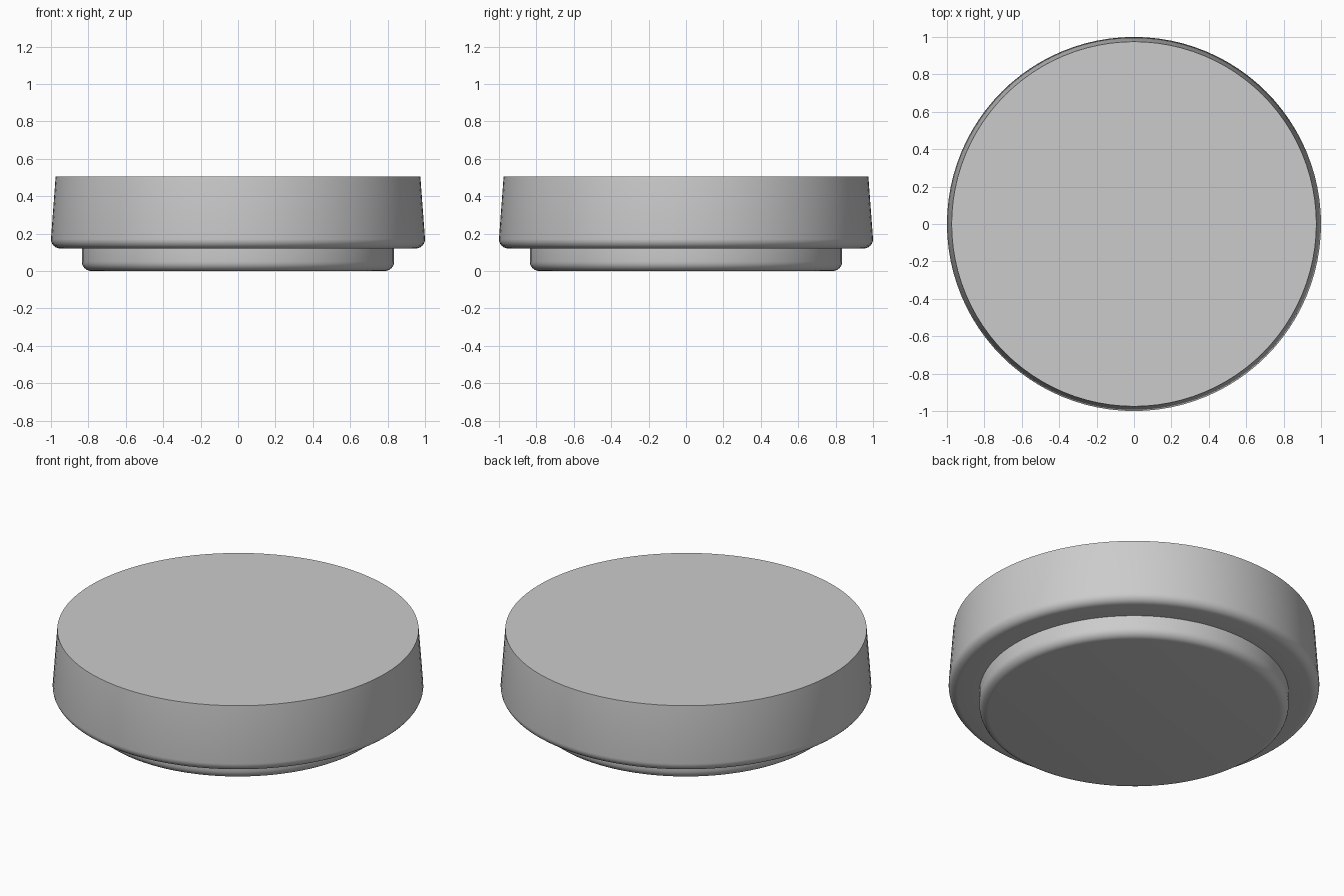
import bpy, bmesh, math

if "Cube" in bpy.data.objects:
    bpy.data.objects.remove(bpy.data.objects["Cube"])

SEGMENTS = 96


def fillet(r, z, size, steps=6):
    """Quarter-round from a flat underside (at height z) up to a wall of radius r."""
    return [(r - size + size * math.sin(a), z + size - size * math.cos(a))
            for a in (math.pi / 2 * i / steps for i in range(steps + 1))]


def lathe(name, profile):
    """Spin an (r, z) profile about z, closing both ends with flat discs."""
    bm = bmesh.new()
    rings = []
    for r, z in profile:
        rings.append([bm.verts.new((r * math.cos(t), r * math.sin(t), z))
                      for t in (2 * math.pi * k / SEGMENTS for k in range(SEGMENTS))])
    for low, high in zip(rings, rings[1:]):
        for k in range(SEGMENTS):
            n = (k + 1) % SEGMENTS
            bm.faces.new((low[k], low[n], high[n], high[k]))
    bm.faces.new(list(reversed(rings[0])))
    bm.faces.new(rings[-1])
    mesh = bpy.data.meshes.new(name)
    bm.to_mesh(mesh)
    bm.free()
    obj = bpy.data.objects.new(name, mesh)
    bpy.context.collection.objects.link(obj)
    bpy.context.view_layer.objects.active = obj
    obj.select_set(True)
    bpy.ops.object.shade_smooth_by_angle(angle=math.radians(30))
    return obj


# Stepped disc: narrow rounded foot, wide rounded rim, slightly tapered wall, flat top
foot = fillet(0.835, 0.0, 0.05)
step = [(0.835, 0.12)]
rim = fillet(1.0, 0.12, 0.05)
top = [(0.975, 0.505)]
lathe("round_base", foot + step + rim + top)
